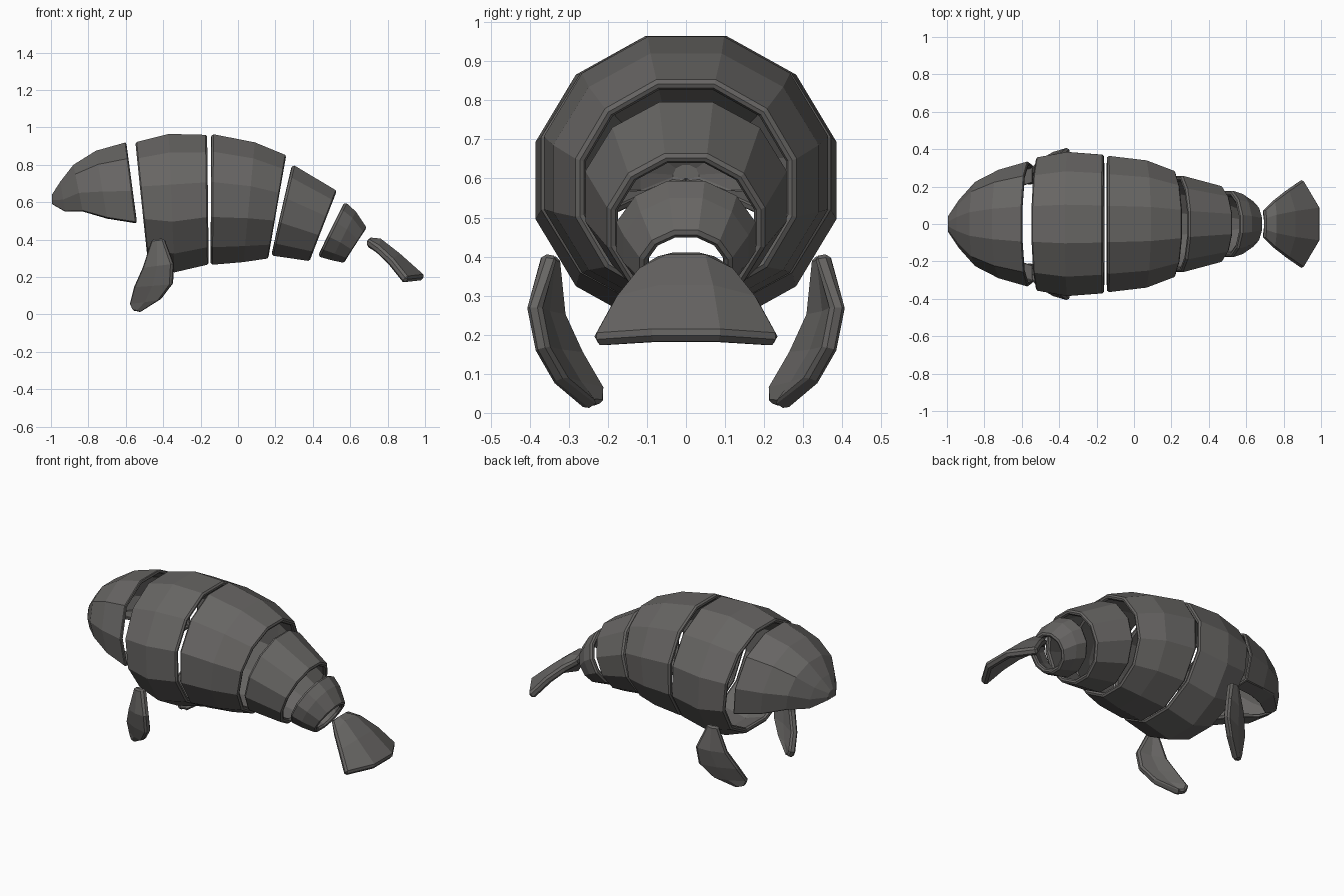
import bpy
from math import sin, cos, radians

if "Cube" in bpy.data.objects:
    bpy.data.objects.remove(bpy.data.objects["Cube"])

grey = bpy.data.materials.new("warm_dark_grey")
grey.use_nodes = True
COLOUR = (0.135, 0.13, 0.125, 1)
grey.diffuse_color = COLOUR
grey.node_tree.nodes["Principled BSDF"].inputs["Base Color"].default_value = COLOUR


def plate(name, rows, thickness, offset, bevel, closed=False, cap=False):
    """Loft rows of points into a skin, thicken it and chamfer the rim."""
    n = len(rows[0])
    verts = [p for row in rows for p in row]
    faces = []
    for i in range(len(rows) - 1):
        for j in range(n if closed else n - 1):
            k = (j + 1) % n
            faces.append((i * n + j, i * n + k, (i + 1) * n + k, (i + 1) * n + j))
    if cap:
        faces.append(tuple(reversed(range(n))))
    mesh = bpy.data.meshes.new(name)
    mesh.from_pydata(verts, [], faces)
    mesh.materials.append(grey)
    ob = bpy.data.objects.new(name, mesh)
    bpy.context.collection.objects.link(ob)
    solid = ob.modifiers.new("thickness", "SOLIDIFY")
    solid.thickness, solid.offset = thickness, offset
    edge = ob.modifiers.new("chamfer", "BEVEL")
    edge.width, edge.segments = bevel, 1
    edge.limit_method, edge.angle_limit = "ANGLE", radians(55)
    return ob


def hoop(top_x, top_z, low_x, low_z, width):
    """Tilted twelve-sided section with a flat top and bottom."""
    points = []
    for k in range(12):
        a = radians(15 + 30 * k)
        s = sin(a) / sin(radians(75))
        points.append(((top_x + low_x) / 2 + (top_x - low_x) / 2 * s,
                       width * cos(a) / cos(radians(15)),
                       (top_z + low_z) / 2 + (top_z - low_z) / 2 * s))
    return points


# Body rings: top x, top z, bottom x, bottom z, half width
rings = {
    "shoulder_ring": [(-.55, .92, -.485, .275, .355), (-.37, .965, -.34, .225, .385),
                      (-.165, .96, -.155, .268, .37)],
    "belly_ring": [(-.14, .965, -.145, .265, .365), (.09, .92, .03, .28, .34),
                   (.26, .85, .165, .30, .28)],
    "hip_ring": [(.295, .80, .18, .315, .26), (.53, .66, .385, .285, .2)],
    "tail_root_ring": [(.575, .60, .43, .31, .18), (.63, .55, .50, .29, .16),
                       (.69, .46, .57, .275, .115)],
}
for name, sections in rings.items():
    plate(name, [hoop(*s) for s in sections], .03, -1, .009, closed=True)


# Head: arched shell, open below, with an inward lip
def arch(top_x, top_z, low_x, low_z, width, lip):
    half = [(lip, 0), (.95, .01), (1, .4), (.77, .8), (.28, 1)]
    outline = half + [(-u, v) for u, v in reversed(half)]
    return [(low_x + (top_x - low_x) * v, width * u, low_z + (top_z - low_z) * v)
            for u, v in outline]


head = [(-.995, .64, -.995, .59, .04, .1), (-.95, .71, -.925, .55, .13, .2),
        (-.88, .80, -.83, .55, .225, .4), (-.76, .875, -.70, .512, .29, .6),
        (-.6, .92, -.545, .487, .335, .66)]
plate("head_shell", [arch(*s) for s in head], .02, -1, .006, cap=True)

# Tail fluke: centre x, centre z, edge x, edge z, half width
fluke = []
for cx, cz, ex, ez, w in [(.695, .39, .69, .385, .07), (.755, .385, .745, .345, .125),
                          (.85, .31, .815, .28, .18), (.985, .19, .895, .18, .235)]:
    fluke.append([(ex, -w, ez), (cx, -.36 * w, cz), (cx, .36 * w, cz), (ex, w, ez)])
plate("tail_fluke", fluke, .045, 0, .012)

# Flippers: leading edge x, y, z then trailing edge x, y, z
flipper = [((-.455, .335, .40), (-.395, .345, .405)),
           ((-.505, .32, .25), (-.345, .39, .27)),
           ((-.55, .275, .15), (-.35, .37, .165)),
           ((-.572, .22, .06), (-.41, .325, .085)),
           ((-.555, .22, .022), (-.52, .24, .018))]
for side, sign in (("left", 1), ("right", -1)):
    rows = []
    for a, b in flipper:
        mid = tuple((p + q) / 2 for p, q in zip(a, b))
        # Slight outward bulge along the middle of the blade
        row = [a, (mid[0], mid[1] + .012, mid[2]), b]
        rows.append([(x, sign * y, z) for x, y, z in row])
    plate(side + "_flipper" if sign > 0 else "opposite_flipper", rows, .04, 0, .01)
